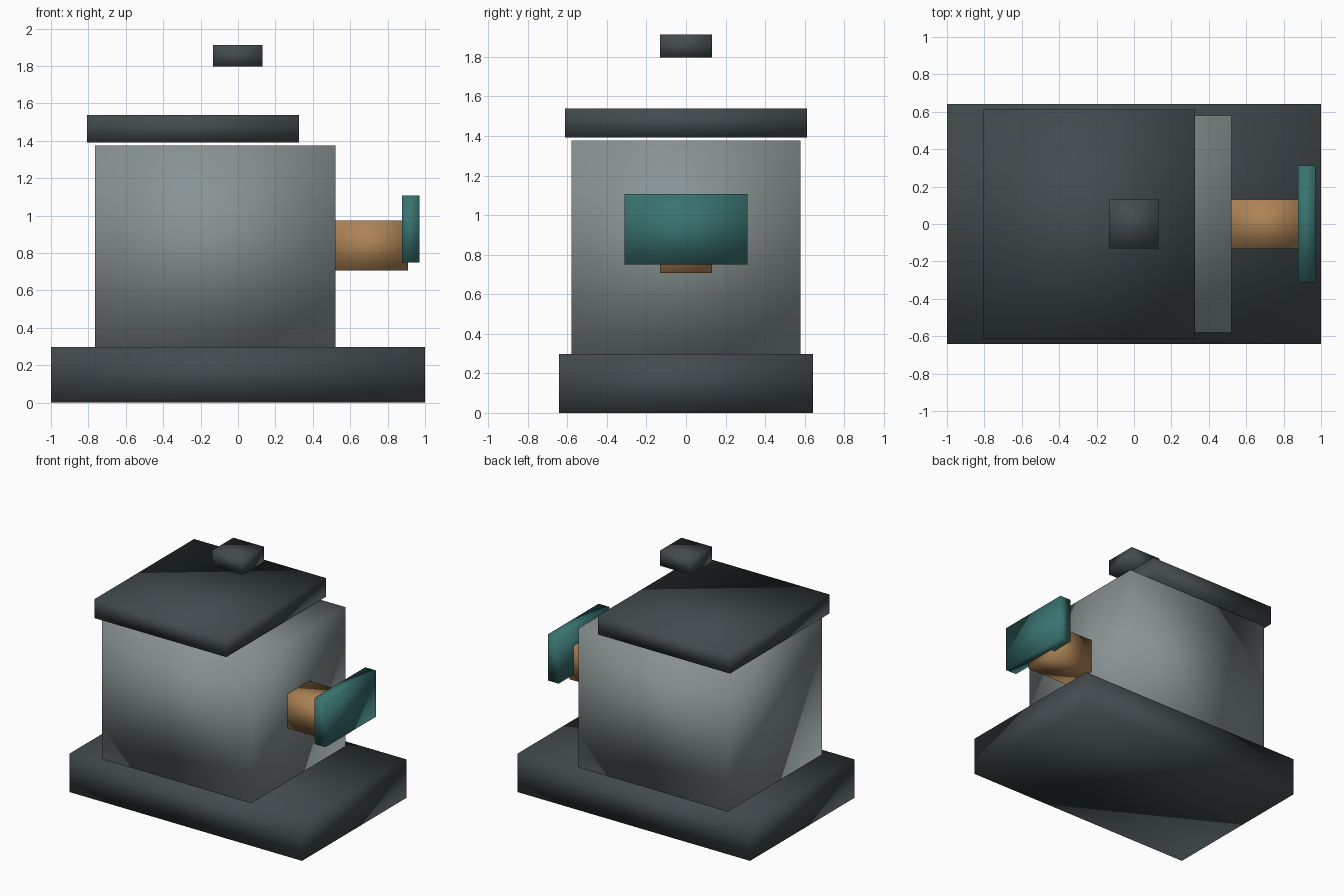
import bpy

if "Cube" in bpy.data.objects:
    bpy.data.objects.remove(bpy.data.objects["Cube"])


def material(name, color):
    m = bpy.data.materials.new(name)
    m.diffuse_color = (*color, 1)
    m.use_nodes = True
    m.node_tree.nodes["Principled BSDF"].inputs["Base Color"].default_value = m.diffuse_color
    return m


dark = material("dark_slate", (0.055, 0.07, 0.075, 1)[:3])
grey = material("stone_grey", (0.25, 0.29, 0.29))
copper = material("copper", (0.42, 0.23, 0.09))
teal = material("teal", (0.04, 0.17, 0.16))


def box(name, x, half_y, z, mat):
    """Sharp-edged block with smooth shading, centred on y = 0."""
    bpy.ops.mesh.primitive_cube_add(
        size=1, location=((x[0] + x[1]) / 2, 0, (z[0] + z[1]) / 2))
    ob = bpy.context.object
    ob.name = name
    ob.scale = (x[1] - x[0], 2 * half_y, z[1] - z[0])
    bpy.ops.object.transform_apply(location=False, rotation=False, scale=True)
    ob.data.materials.append(mat)
    bpy.ops.object.shade_smooth()
    return ob


# Plinth and main housing
box("base", (-1.0, 1.0), 0.642, (0.0, 0.298), dark)
box("body", (-0.765, 0.52), 0.58, (0.298, 1.376), grey)

# Lid set back over the body, with a knob hovering above
box("lid", (-0.806, 0.326), 0.612, (1.392, 1.539), dark)
box("knob", (-0.133, 0.132), 0.132, (1.796, 1.913), dark)

# Side shaft ending in a flat plate
box("shaft", (0.51, 0.908), 0.132, (0.706, 0.974), copper)
box("end_plate", (0.876, 0.97), 0.312, (0.749, 1.107), teal)
